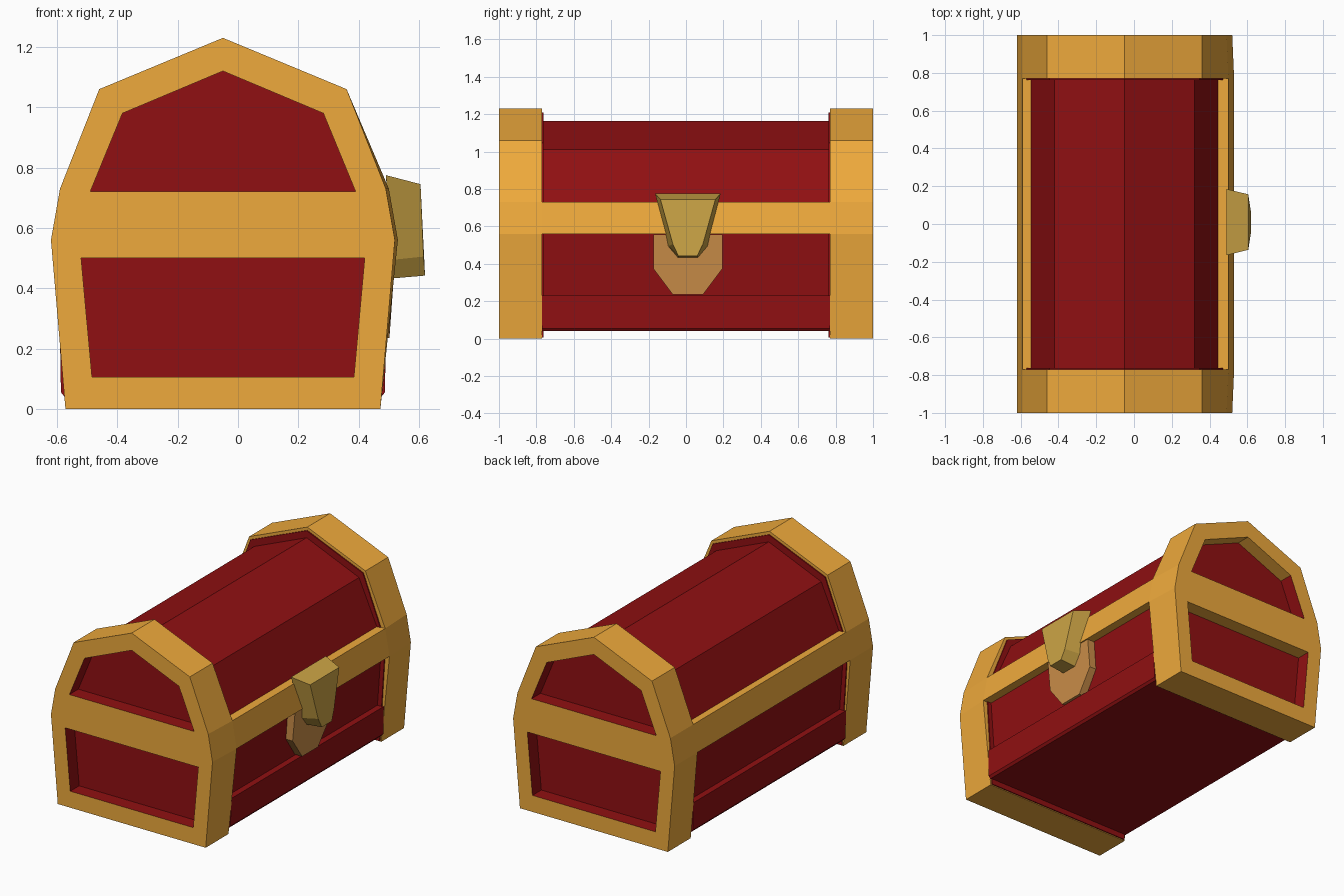
import bpy, bmesh

if "Cube" in bpy.data.objects:
    bpy.data.objects.remove(bpy.data.objects["Cube"])

CX = -0.05  # centre line of the chest body


def material(name, rgb):
    m = bpy.data.materials.new(name)
    m.diffuse_color = (*rgb, 1)
    m.use_nodes = True
    m.node_tree.nodes["Principled BSDF"].inputs["Base Color"].default_value = m.diffuse_color
    return m


GOLD = material("gold", (0.86, 0.40, 0.045))
RED = material("red", (0.28, 0.005, 0.006))
BRASS = material("brass", (0.60, 0.37, 0.06))
COPPER = material("copper", (0.60, 0.27, 0.065))


def sym(half, c=CX):
    """Closed outline from (half width, height) points, mirrored about c."""
    right = [(c + w, z) for w, z in half]
    left = [(c - w, z) for w, z in reversed(half) if w > 0]
    return right + left


def add_object(name, bm, *mats):
    bmesh.ops.recalc_face_normals(bm, faces=bm.faces[:])
    me = bpy.data.meshes.new(name)
    bm.to_mesh(me)
    bm.free()
    for m in mats:
        me.materials.append(m)
    ob = bpy.data.objects.new(name, me)
    bpy.context.collection.objects.link(ob)
    return ob


def loft(name, rings, mat):
    """Join matching rings of 3D points and cap both ends."""
    bm = bmesh.new()
    vs = [[bm.verts.new(p) for p in r] for r in rings]
    n = len(vs[0])
    for a, b in zip(vs, vs[1:]):
        for i in range(n):
            j = (i + 1) % n
            bm.faces.new((a[i], a[j], b[j], b[i]))
    bm.faces.new(vs[0])
    bm.faces.new(vs[-1])
    return add_object(name, bm, mat)


def prism(name, outline, y0, y1, mat):
    return loft(name, [[(x, y, z) for x, z in outline] for y in (y0, y1)], mat)


def mirror_y(ob):
    m = ob.modifiers.new("mirror", 'MIRROR')
    m.use_axis = (False, True, False)
    m.use_mirror_merge = False


# End frames: outline with two panel openings
outer = [(0.522, 0), (0.57, 0.56), (0.54, 0.73), (0.41, 1.06), (0, 1.23)]
upper_hole = [(0.44, 0.72), (0.333, 0.98), (0, 1.12)]
lower_hole = [(0.434, 0.105), (0.47, 0.50)]
cu = bpy.data.curves.new("frame_outline", 'CURVE')
cu.dimensions = '2D'
cu.fill_mode = 'BOTH'
cu.extrude = 0.115
for half in (outer, upper_hole, lower_hole):
    pts = sym(half)
    s = cu.splines.new('POLY')
    s.points.add(len(pts) - 1)
    for p, (x, z) in zip(s.points, pts):
        p.co = (x, z, 0, 1)
    s.use_cyclic_u = True
guide = bpy.data.objects.new("frame_outline", cu)
bpy.context.collection.objects.link(guide)
dg = bpy.context.evaluated_depsgraph_get()
tmp = bpy.data.meshes.new_from_object(guide.evaluated_get(dg))
bpy.data.objects.remove(guide)
bm = bmesh.new()
bm.from_mesh(tmp)
bmesh.ops.remove_doubles(bm, verts=bm.verts[:], dist=0.001)
for v in bm.verts:
    x, z, d = v.co
    if x > 0.485 and d < 0:  # slight flare on the lock side
        x += 0.01
    v.co = (x, 0.885 + d, z)
bmesh.ops.recalc_face_normals(bm, faces=bm.faces[:])
for f in bm.faces:  # red underside and opening walls, gold ledges
    c = f.calc_center_median()
    f.smooth = False
    inside = -0.515 < c.x < 0.415 and c.z < 1.125
    f.material_index = int(inside and abs(f.normal.y) < 0.1 and f.normal.z < 0.9)
mirror_y(add_object("end_frame", bm, GOLD, RED))

# Red end panels, seen through the openings and as the frames' inner faces
panel = [(0.515, 0.005), (0.55, 0.56), (0.522, 0.725), (0.397, 1.045), (0, 1.21)]
mirror_y(prism("end_panel", sym(panel), 0.763, 0.91, RED))

# Body, lid and the band between them
body = [(0.525, 0.04), (0.537, 0.055), (0.54, 0.23), (0.50, 0.23), (0.525, 0.57)]
prism("lower_body", sym(body), -0.77, 0.77, RED)
lid = [(0.50, 0.72), (0.37, 1.01), (0, 1.165)]
prism("lid", sym(lid), -0.77, 0.77, RED)
band = [(0.53, 0.56), (0.50, 0.73), (-0.59, 0.73), (-0.62, 0.56)]
prism("middle_band", band, -0.77, 0.77, GOLD)


# Lock plate and clasp on the right side
def ring(half_pts):
    right = [(x, 0.01 + w, z) for x, w, z in half_pts]
    return right + [(x, 0.01 - w, z) for x, w, z in reversed(half_pts)]


plate = [(0.08, 0.235), (0.185, 0.375), (0.185, 0.558)]
loft("lock_plate", [ring([(0.43, w, z) for w, z in plate]),
                    ring([(x, w, z) for x, (w, z) in zip((0.502, 0.508, 0.525), plate)])], COPPER)
loft("clasp", [ring([(0.515, 0.053, 0.433), (0.52, 0.105, 0.495), (0.49, 0.175, 0.775)]),
               ring([(0.62, 0.05, 0.442), (0.615, 0.08, 0.505), (0.605, 0.147, 0.745)])], BRASS)
